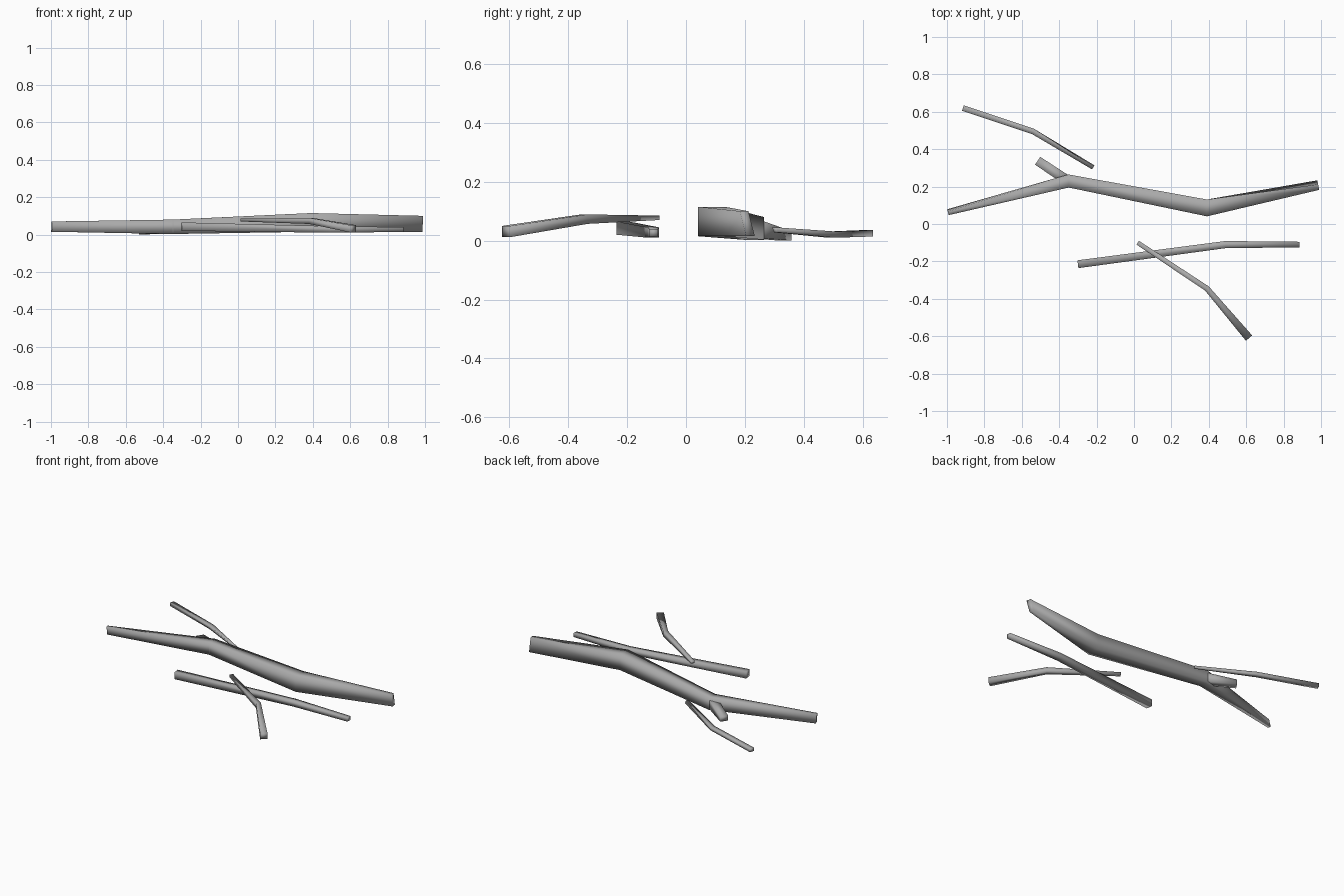
import bpy, bmesh
from mathutils import Vector

cube = bpy.data.objects.get("Cube")
if cube:
    bpy.data.objects.remove(cube)

grey = bpy.data.materials.new("weathered_grey")
grey.use_nodes = True
colour = (0.4, 0.4, 0.4, 1)
grey.diffuse_color = colour
grey.node_tree.nodes["Principled BSDF"].inputs["Base Color"].default_value = colour


def stick(name, stations):
    """Four-sided bent stick; station = x, y, bottom, top, width, lean of the base to the left."""
    bm = bmesh.new()
    points = [Vector(s[:2]) for s in stations]
    rings = []
    for i, (x, y, low, high, width, lean) in enumerate(stations):
        ahead = points[min(i + 1, len(points) - 1)] - points[i]
        behind = points[i] - points[max(i - 1, 0)]
        along = (ahead.normalized() + behind.normalized()).normalized()
        side = Vector((-along.y, along.x))
        ring = []
        for s, z, shift in ((-1, low, lean), (1, low, lean), (1, high, -lean), (-1, high, -lean)):
            p = points[i] + side * (s * width / 2 + shift / 2)
            ring.append(bm.verts.new((p.x, p.y, z)))
        rings.append(ring)
    for a, b in zip(rings, rings[1:]):
        for k in range(4):
            n = (k + 1) % 4
            bm.faces.new((a[k], a[n], b[n], b[k]))
    bm.faces.new(rings[0])
    bm.faces.new(rings[-1])
    bmesh.ops.recalc_face_normals(bm, faces=bm.faces)
    for f in bm.faces:
        f.smooth = True
    mesh = bpy.data.meshes.new(name)
    bm.to_mesh(mesh)
    bm.free()
    mesh.materials.append(grey)
    bpy.context.collection.objects.link(bpy.data.objects.new(name, mesh))


# Thick branch with a short fork
stick("main_branch", [(-0.995, 0.063, 0.015, 0.07, 0.02, 0.012),
                      (-0.35, 0.23, 0.003, 0.08, 0.07, 0),
                      (0.39, 0.086, 0.015, 0.115, 0.09, 0),
                      (0.985, 0.208, 0.015, 0.1, 0.03, 0.022)])
stick("fork", [(-0.33, 0.215, 0.01, 0.075, 0.055, 0),
               (-0.515, 0.338, 0.0, 0.032, 0.05, 0)])

# Loose sticks
stick("back_stick", [(-0.915, 0.62, 0.014, 0.036, 0.03, 0),
                     (-0.54, 0.495, 0.01, 0.031, 0.03, 0),
                     (-0.218, 0.303, 0.028, 0.045, 0.017, 0.008)])
stick("front_stick", [(-0.3, -0.215, 0.02, 0.065, 0.042, 0),
                      (0.49, -0.11, 0.01, 0.045, 0.038, 0),
                      (0.885, -0.11, 0.014, 0.04, 0.03, 0)])
stick("crossing_stick", [(0.02, -0.1, 0.07, 0.085, 0.024, 0),
                         (0.39, -0.345, 0.057, 0.089, 0.03, 0),
                         (0.615, -0.61, 0.012, 0.05, 0.044, 0)])
